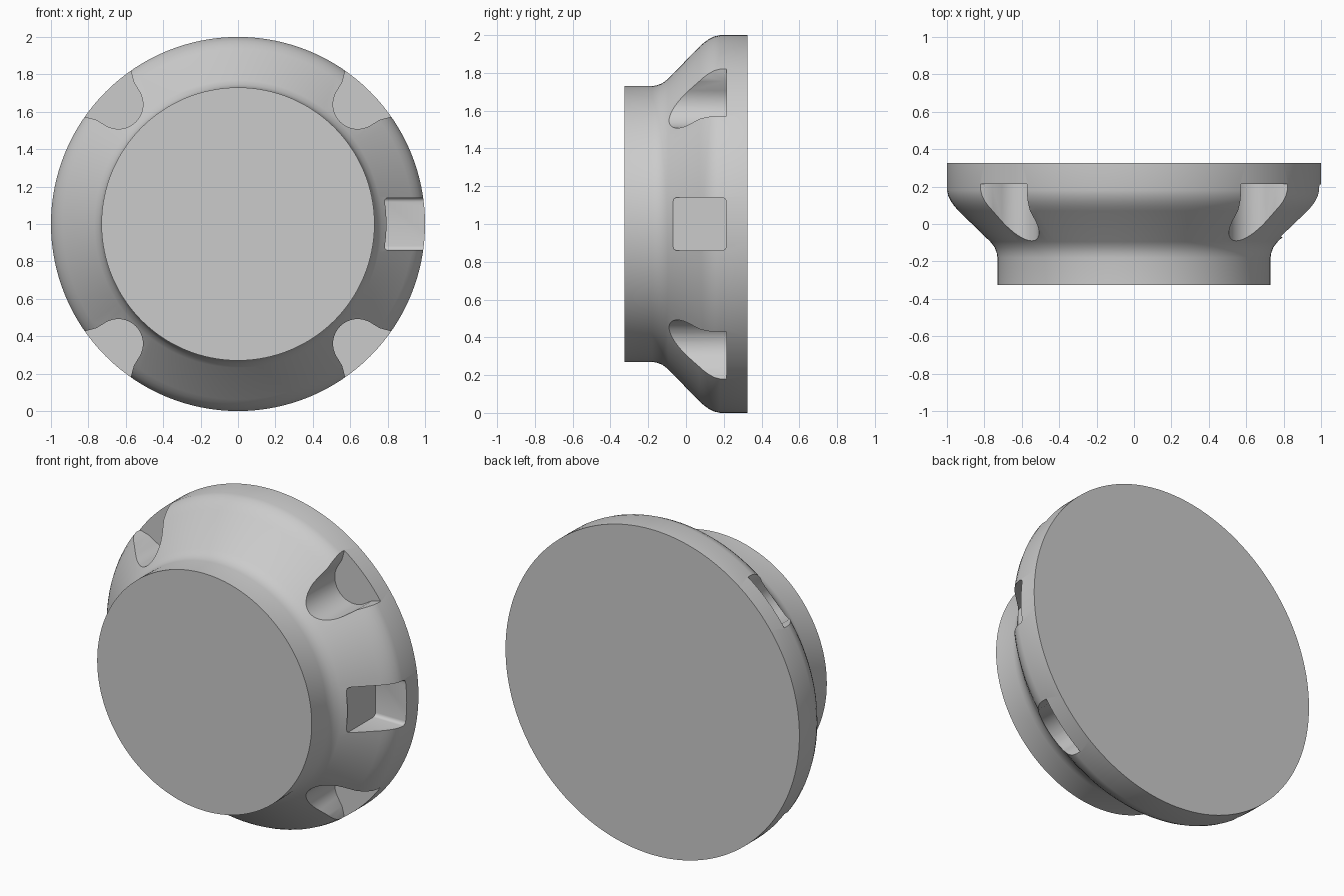
import bpy, bmesh, math
from mathutils import Vector

if "Cube" in bpy.data.objects:
    bpy.data.objects.remove(bpy.data.objects["Cube"])

SEGMENTS = 128


def make_object(name, bm):
    bmesh.ops.recalc_face_normals(bm, faces=bm.faces)
    mesh = bpy.data.meshes.new(name)
    bm.to_mesh(mesh)
    bm.free()
    obj = bpy.data.objects.new(name, mesh)
    bpy.context.collection.objects.link(obj)
    return obj


def revolve(name, profile):
    """Turn (y, radius) points around the y axis through z = 1, with flat caps."""
    bm = bmesh.new()
    rings = []
    for y, r in profile:
        ring = []
        for i in range(SEGMENTS):
            a = math.tau * i / SEGMENTS
            ring.append(bm.verts.new((r * math.cos(a), y, 1 + r * math.sin(a))))
        rings.append(ring)
    for a, b in zip(rings, rings[1:]):
        for i in range(SEGMENTS):
            j = (i + 1) % SEGMENTS
            bm.faces.new((a[i], a[j], b[j], b[i]))
    bm.faces.new(rings[0])
    bm.faces.new(rings[-1])
    return make_object(name, bm)


def prism(name, outline, direction, depth):
    """Extrude a closed 3D outline along a direction."""
    bm = bmesh.new()
    face = bm.faces.new([bm.verts.new(p) for p in outline])
    out = bmesh.ops.extrude_face_region(bm, geom=[face])
    verts = [g for g in out["geom"] if isinstance(g, bmesh.types.BMVert)]
    bmesh.ops.translate(bm, verts=verts, vec=Vector(direction) * depth)
    return make_object(name, bm)


def cut(body, cutter):
    cutter.hide_render = True
    mod = body.modifiers.new("cut", "BOOLEAN")
    mod.operation = "DIFFERENCE"
    mod.solver = "EXACT"
    mod.object = cutter
    bpy.context.view_layer.objects.active = body
    bpy.ops.object.modifier_apply(modifier=mod.name)
    bpy.data.objects.remove(cutter)


# Knob body: narrow front face, filleted cone, wide back rim
body = revolve("knob_body", [
    (-0.326, 0.73), (-0.18, 0.73), (-0.155, 0.734), (-0.125, 0.745),
    (-0.095, 0.768), (0.07, 0.938), (0.095, 0.96), (0.12, 0.978),
    (0.15, 0.993), (0.18, 1.0), (0.326, 1.0)])

# Four finger scallops on the diagonals: round inner end, flared mouth
side = [(1.1, 0.26), (1.0, 0.186), (0.97, 0.165), (0.93, 0.142)]
arc = []
for i in range(17):
    a = math.radians(105 + 150 * i / 16)
    arc.append((0.905 + 0.132 * math.cos(a), 0.132 * math.sin(a)))
scallop = side + arc + [(u, -v) for u, v in reversed(side)]
for k in range(4):
    a = math.radians(45 + 90 * k)
    c, s = math.cos(a), math.sin(a)
    outline = [(u * c - v * s, -0.4, 1 + u * s + v * c) for u, v in scallop]
    cut(body, prism("scallop_cutter", outline, (0, 1, 0), 0.615))

# Square pocket with rounded corners on the right side
r = 0.022
outline = []
for k, (cy, cz) in enumerate([(0.212, 1.14), (-0.07, 1.14), (-0.07, 0.86), (0.212, 0.86)]):
    oy = cy - r if cy > 0 else cy + r
    oz = cz - r if cz > 1 else cz + r
    for i in range(5):
        a = math.radians(90 * k + 22.5 * i)
        outline.append((0.787, oy + r * math.cos(a), oz + r * math.sin(a)))
cut(body, prism("pocket_cutter", outline, (1, 0, 0), 0.4))

# Smooth shading with crisp edges
bpy.ops.object.select_all(action="DESELECT")
body.select_set(True)
bpy.context.view_layer.objects.active = body
bpy.ops.object.shade_smooth_by_angle(angle=math.radians(30))
